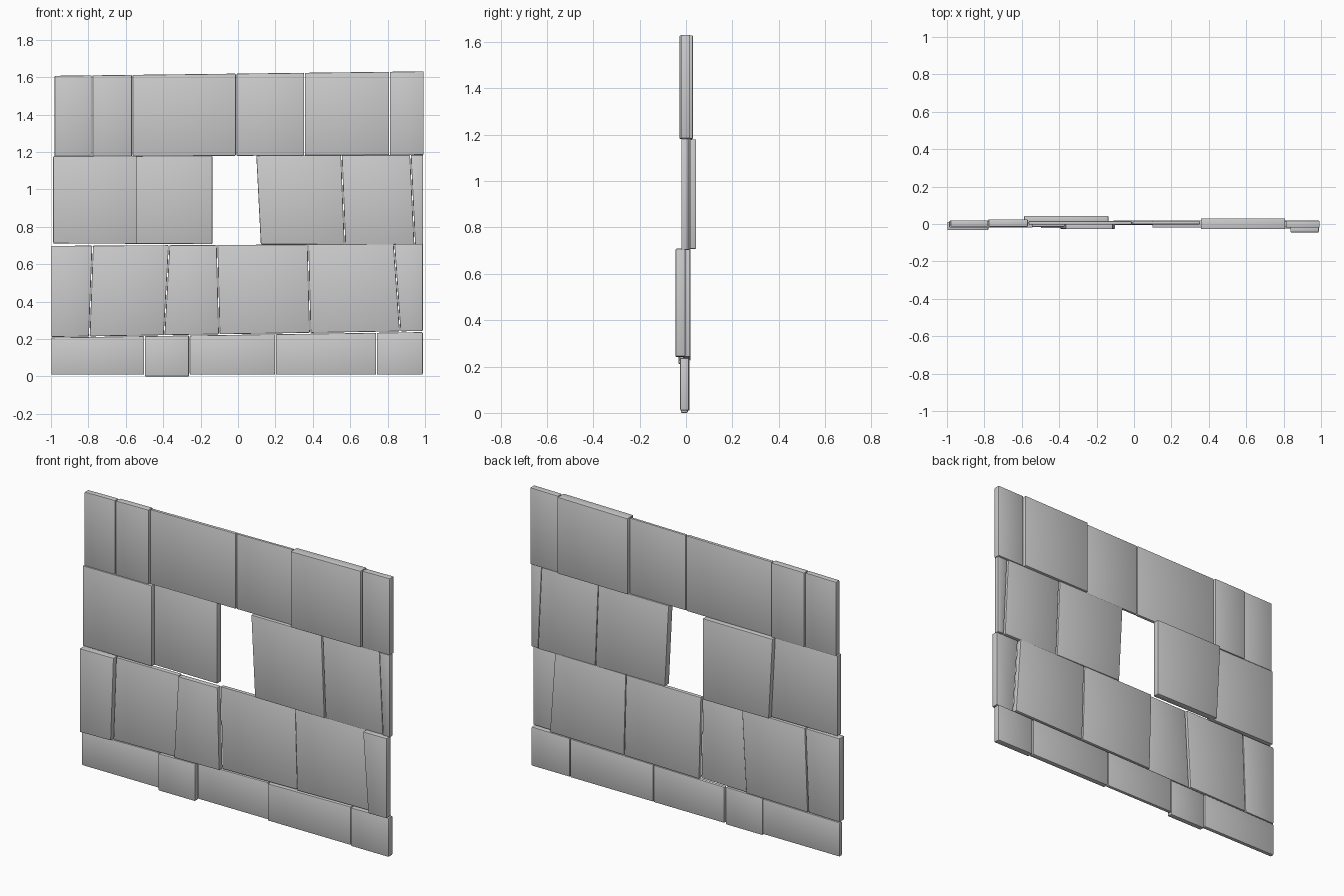
import bpy, bmesh

if "Cube" in bpy.data.objects:
    bpy.data.objects.remove(bpy.data.objects["Cube"])

LEFT, RIGHT = -1.0, .99
GAP = .002


def blend(ends, x):
    """Height of a sloping bed line at x."""
    return ends[0] + (ends[1] - ends[0]) * (x - LEFT) / (RIGHT - LEFT)


def stone(name, bottom_x, top_x, bed, head, front, thick, drop=0):
    """Slab with a four-sided outline and softened edges."""
    outline = [(x, blend(bed, x) - drop) for x in bottom_x]
    outline += [(x, blend(head, x)) for x in reversed(top_x)]
    bm = bmesh.new()
    face = bm.faces.new([bm.verts.new((x, front, z)) for x, z in outline])
    ext = bmesh.ops.extrude_face_region(bm, geom=[face])
    verts = [v for v in ext["geom"] if isinstance(v, bmesh.types.BMVert)]
    bmesh.ops.translate(bm, verts=verts, vec=(0, thick, 0))
    bmesh.ops.recalc_face_normals(bm, faces=bm.faces)
    bmesh.ops.bevel(bm, geom=bm.edges[:], offset=.005, segments=2,
                    profile=.5, affect='EDGES')
    mesh = bpy.data.meshes.new(name)
    bm.to_mesh(mesh)
    bm.free()
    obj = bpy.data.objects.new(name, mesh)
    bpy.context.collection.objects.link(obj)
    obj.select_set(True)
    bpy.context.view_layer.objects.active = obj


def course(name, bed, head, joints, depths, leans=None, lap=None, drop=None):
    """Row of stones between joints; a depth of None leaves an opening.
    lap / drop: (index, amount) for a stone tucked left / hanging lower."""
    leans = leans or [0] * len(joints)
    tops = [x + d for x, d in zip(joints, leans)]
    for i, depth in enumerate(depths):
        if depth is None:
            continue
        tuck = lap[1] if lap and lap[0] == i else 0
        low = drop[1] if drop and drop[0] == i else 0
        stone(f"{name}_{i + 1}",
              (joints[i] + GAP - tuck * .5, joints[i + 1] - GAP),
              (tops[i] + GAP - tuck, tops[i + 1] - GAP),
              bed, head, *depth, low)


# Base course, with one block sitting lower than its neighbours
course("base_stone", (.01, .01), (.208, .237),
       (-1, -.5, -.26, .2, .74, .99),
       [(-.012, .024), (-.022, .03), (-.005, .021), (-.017, .031), (-.025, .037)],
       drop=(1, .01))

# Lower course, with leaning joints
course("lower_stone", (.211, .243), (.698, .709),
       (-1, -.795, -.395, -.1, .386, .867, .99),
       [(-.033, .045), (-.015, .029), (-.028, .033),
        (-.004, .024), (-.012, .03), (-.045, .042)],
       leans=(0, .018, .027, -.012, -.012, -.033, 0))

# Middle course, with the window opening
course("middle_stone", (.711, .703), (1.178, 1.184),
       (-.99, -.54, -.135, .12, .572, .945, .992),
       [(-.02, .038), (.004, .04), None, (-.02, .04), (-.014, .03), (-.02, .03)],
       leans=(0, 0, 0, -.024, -.019, -.023, 0), lap=(1, .05))

# Top course, spanning the opening
course("top_stone", (1.175, 1.184), (1.607, 1.631),
       (-.982, -.78, -.565, -.01, .355, .81, .994),
       [(-.014, .034), (-.015, .04), (-.004, .02),
        (-.002, .016), (-.028, .058), (-.02, .038)])

bpy.ops.object.shade_smooth_by_angle()
